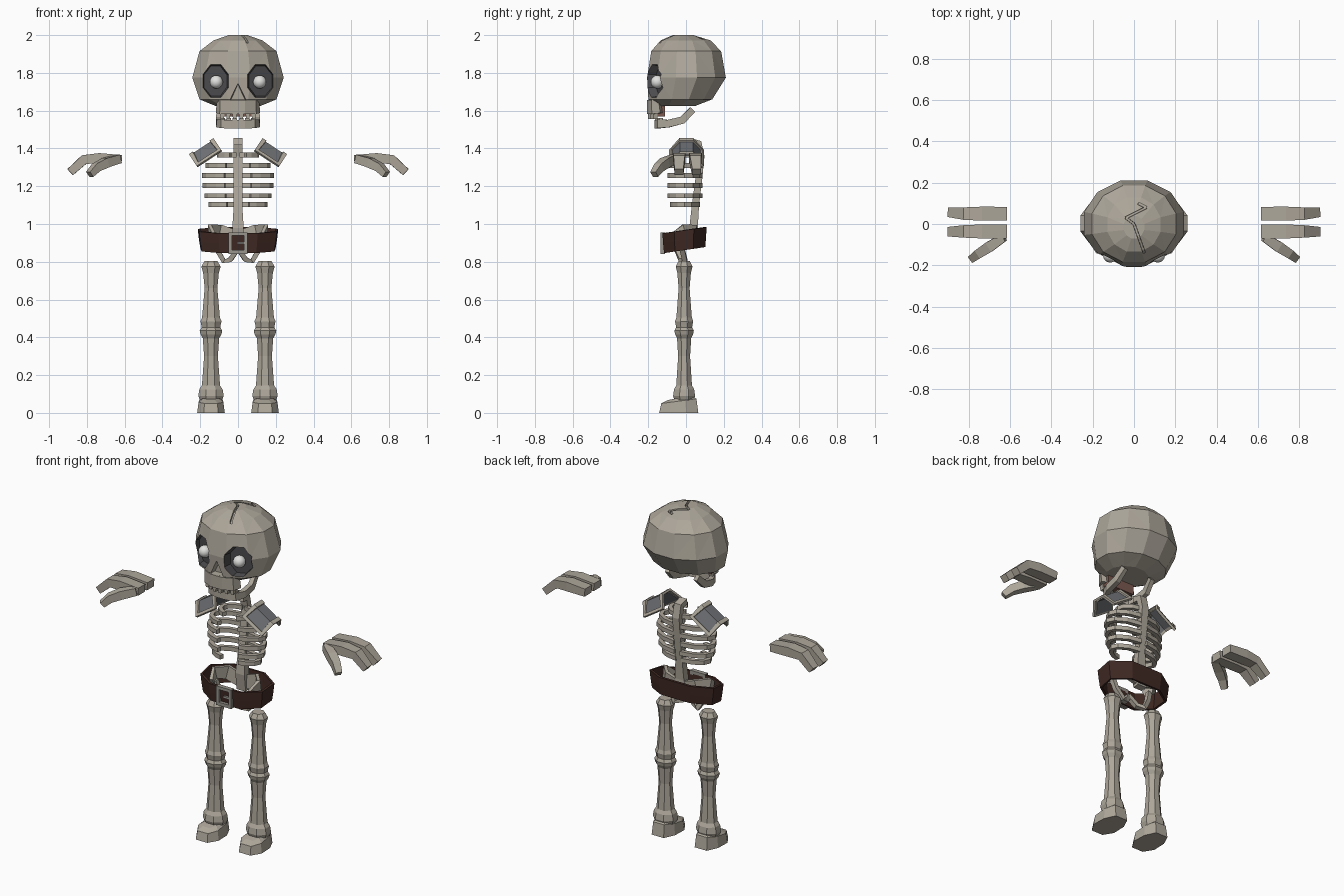
import bpy, bmesh, math
from mathutils import Vector, Matrix

if "Cube" in bpy.data.objects:
    bpy.data.objects.remove(bpy.data.objects["Cube"], do_unlink=True)


def material(name, rgb):
    m = bpy.data.materials.new(name)
    m.use_nodes = True
    m.diffuse_color = (*rgb, 1)
    m.node_tree.nodes["Principled BSDF"].inputs["Base Color"].default_value = (*rgb, 1)
    return m


BONE = material("bone", (0.42, 0.385, 0.325))
SOCKET = material("dark grey", (0.07, 0.07, 0.075))
EYE = material("eye white", (0.75, 0.75, 0.74))
LEATHER = material("brown leather", (0.05, 0.022, 0.017))
PAD = material("slate grey", (0.15, 0.155, 0.165))
GUM = material("gum red", (0.2, 0.1, 0.08))
BUCKLE = material("buckle grey", (0.32, 0.3, 0.27))


def finish(name, bm, mats, mirror=False, fix=True):
    if fix:
        bmesh.ops.recalc_face_normals(bm, faces=bm.faces)
    me = bpy.data.meshes.new(name)
    bm.to_mesh(me)
    bm.free()
    ob = bpy.data.objects.new(name, me)
    bpy.context.collection.objects.link(ob)
    for m in mats:
        me.materials.append(m)
    if mirror:
        ob.modifiers.new("mirror", "MIRROR").use_mirror_merge = False
    return ob


def skin(rings, caps=True):
    """Skin a list of equal rings of points."""
    bm = bmesh.new()
    vs = [[bm.verts.new(p) for p in r] for r in rings]
    n = len(vs[0])
    for a, b in zip(vs, vs[1:]):
        for i in range(n):
            bm.faces.new((a[i], a[(i + 1) % n], b[(i + 1) % n], b[i]))
    if caps:
        bm.faces.new(vs[0])
        bm.faces.new(vs[-1])
    return bm


def loft(name, rings, mat, mirror=False, caps=True):
    return finish(name, skin(rings, caps), [mat], mirror)


def sweep(name, path, sizes, up=(0, 0, 1), mirror=False):
    """Rectangular bone along a path; sizes are (width, height) per point or one pair."""
    path = [Vector(p) for p in path]
    if not isinstance(sizes, list):
        sizes = [sizes] * len(path)
    rings = []
    for i, p in enumerate(path):
        t = (path[min(i + 1, len(path) - 1)] - path[max(i - 1, 0)]).normalized()
        side = t.cross(Vector(up)).normalized()
        nrm = side.cross(t)
        w, h = sizes[i][0] / 2, sizes[i][1] / 2
        rings.append([p + side * a * w + nrm * b * h
                      for a, b in ((1, 1), (-1, 1), (-1, -1), (1, -1))])
    return loft(name, rings, BONE, mirror)


def box(name, x, y, z, mat, mirror=False, taper=1.0):
    ring = lambda h, k: [((x[0] + x[1]) / 2 + (x[1] - x[0]) / 2 * k * a, y[b], h)
                         for a, b in ((-1, 0), (1, 0), (1, 1), (-1, 1))]
    return loft(name, [ring(z[0], taper), ring(z[1], 1)], mat, mirror)


def carve(bm, shapes, axis, sign, rim):
    """Cut convex outlines into the faces that face one way; return floor and rim faces."""
    other = 3 - axis
    facing = lambda: [f for f in bm.faces if f.normal[axis] * sign > .2]
    space = lambda p: Vector((p[0], p[1] if other == 1 else 0, p[1] if other == 2 else 0))
    fences = []
    for shape in shapes:
        pts = [space(p) for p in shape]
        mid = sum(pts, Vector()) / len(pts)
        bm.normal_update()
        faces, fence = facing(), []
        for a, b in zip(pts, pts[1:] + pts[:1]):
            no = (b - a).cross(Vector([i == axis for i in range(3)])).normalized()
            if (mid - a).dot(no) > 0:
                no.negate()
            geom = {e for f in faces for e in (*f.verts, *f.edges, f)}
            cut = bmesh.ops.bisect_plane(bm, geom=list(geom), dist=1e-6, plane_co=a, plane_no=no)
            faces = [f for f in cut["geom"] if isinstance(f, bmesh.types.BMFace)
                     and (f.calc_center_median() - a).dot(no) < 0]
            fence.append((a, no))
        fences.append(fence)
    bm.normal_update()
    floor = [f for f in facing() if any(
        all((f.calc_center_median() - a).dot(no) < 0 for a, no in fence) for fence in fences)]
    edge = bmesh.ops.inset_region(bm, faces=floor, thickness=rim)["faces"]
    return floor, edge


def corners(faces):
    return {v for f in faces for v in f.verts}


# Skull: stacked oval rings (height, half width, front, back)
rings = []
for z, hw, f, b in ((1.625, .12, -.17, .05), (1.66, .205, -.2, .14), (1.775, .243, -.207, .212),
                    (1.915, .205, -.185, .187), (1.972, .13, -.135, .13), (2.0, .05, -.07, .04)):
    angles = [math.radians(15 + 30 * i) for i in range(12)]
    rings.append([(hw * math.sin(a) * 1.03, (f + b) / 2 + (b - f) / 2 * math.cos(a) * 1.03, z)
                  for a in angles])
bm = skin(rings)
bmesh.ops.recalc_face_normals(bm, faces=bm.faces)
bmesh.ops.triangulate(bm, faces=bm.faces)

# Crown crack
path = [Vector(p) for p in ((.02, .1), (.06, .08), (-.04, .03), (0, 0), (.05, -.14))]
strips = []
for a, b in zip(path, path[1:]):
    off = (b - a).orthogonal().normalized() * .006
    strips.append([a + off, b + off, b - off, a - off])
floor, edge = carve(bm, strips, 2, 1, .001)
for v in corners(floor):
    v.co.z -= .015

# Nose opening
floor, edge = carve(bm, [[(-.042, 1.658), (.042, 1.658), (0, 1.745)]], 1, -1, .004)
for v in corners(floor):
    v.co.y = -.165

# Eye sockets
turn = [math.radians(22.5 + 45 * i) for i in range(8)]
sockets = [[(s * (.118 + .072 * math.cos(a)), 1.757 + .094 * math.sin(a)) for a in turn]
           for s in (1, -1)]
floor, edge = carve(bm, sockets, 1, -1, .008)
for v in corners(floor):
    v.co.y = -.135 + .4 * (abs(v.co.x) - .115)
for f in floor + edge:
    f.material_index = 1
finish("skull", bm, [BONE, SOCKET], fix=False)

# Eyeballs
bm = bmesh.new()
bmesh.ops.create_uvsphere(bm, u_segments=16, v_segments=10, radius=.035,
                          matrix=Matrix.Translation((.115, -.152, 1.752)))
for f in bm.faces:
    f.smooth = True
finish("eyeballs", bm, [EYE], True)


def both(half):
    return half + [(-x, y, z) for x, y, z in half[::-1]]


# Jaws, gums and teeth
sweep("upper_jaw", both([(.1, -.135, 1.625), (.085, -.17, 1.62), (.035, -.192, 1.62)]), (.032, .075))
box("gums", (-.088, .088), (-.17, -.11), (1.568, 1.64), GUM)
half = [(.025, .035), (.028, .04), (.03, .04), (.03, .045), (.03, .045)]
sweep("lower_jaw", both([(.095, .035, 1.605), (.103, -.02, 1.55), (.1, -.09, 1.532),
                         (.08, -.14, 1.53), (.035, -.152, 1.528)]), half + half[::-1])
for i, x in enumerate((.018, .052, .083)):
    y = -.2 + .012 * i
    box("upper_teeth", (x - .015, x + .015), (y, y + .025), (1.555, 1.595), BONE, True, .5)
    box("lower_teeth", (x - .014, x + .01), (y + .036, y + .055), (1.545, 1.562), BONE, True)

# Spine
sweep("spine", [(0, .02, 1.437), (0, .066, 1.428), (0, .08, 1.36), (0, .068, 1.24),
                (0, .05, 1.1), (0, .04, .98), (0, .05, .88)],
      [(.045, .036)] * 4 + [(.045, .038), (.06, .045), (.06, .04)], up=(0, 1, .3))

# Ribs
for z, hw in ((1.365, .1), (1.31, .16), (1.257, .178), (1.204, .175), (1.15, .165), (1.103, .145)):
    arc = [math.radians(a) for a in (6, 35, 65, 90, 115, 140, 157)]
    depth = .085 if hw > .15 else .07
    sweep("rib_pair", [(hw * math.sin(a), -.008 + depth * math.cos(a), z) for a in arc],
          (.024, .025), mirror=True)

# Shoulder plates: arched strip with a sunken panel
bm = bmesh.new()
rows = [[bm.verts.new((.13 + .13 * u + .55 * n, y, 1.455 - .085 * u + .84 * n)) for u in (0, 1)]
        for y, n in ((-.09, -.075), (-.035, 0), (.04, 0), (.095, -.075))]
for a, b in zip(rows, rows[1:]):
    bm.faces.new((a[0], a[1], b[1], b[0]))
bm.normal_update()
if sum(f.normal.z for f in bm.faces) < 0:
    bmesh.ops.reverse_faces(bm, faces=bm.faces)
panel = bm.faces[:]
bmesh.ops.inset_region(bm, faces=panel, thickness=.024, use_boundary=True)
bmesh.ops.inset_region(bm, faces=panel, thickness=.002, depth=-.008)
for f in panel:
    f.material_index = 1
plate = finish("shoulder_plates", bm, [BONE, PAD], True, fix=False)
mod = plate.modifiers.new("thickness", "SOLIDIFY")
mod.thickness, mod.offset = .014, -1

# Hands: two broad fingers and a thumb
bend = [(.615, 1.342), (.735, 1.348), (.815, 1.341), (.888, 1.275)]
for y, tip in ((.05, .056), (-.036, -.037)):
    sweep("finger", [(x, tip if i == 3 else y, z) for i, (x, z) in enumerate(bend)],
          [(.066, .046), (.068, .055), (.06, .05), (.046, .042)], mirror=True)
sweep("thumb", [(.63, -.065, 1.345), (.7, -.11, 1.325), (.75, -.142, 1.3), (.785, -.168, 1.263)],
      [(.04, .045), (.052, .05), (.045, .045), (.036, .034)], mirror=True)

# Belt, tilted forward
outline = [(.1, -.12), (.198, -.06), (.205, .04), (.1, .105)]
outline += [(-x, y) for x, y in outline[::-1]]
belt = loft("belt", [[(x * k, y * k, z + .14 * y) for x, y in outline]
                     for z, k in ((.863, .97), (.915, 1.01), (.968, 1.04))], LEATHER, caps=False)
mod = belt.modifiers.new("thickness", "SOLIDIFY")
mod.thickness, mod.offset = .014, -1

# Buckle frame and prong
for z in ((.842, .862), (.938, .956)):
    box("buckle_bar", (-.05, .05), (-.136, -.11), z, BUCKLE)
box("buckle_sides", (.031, .05), (-.136, -.11), (.86, .94), BUCKLE, True)
box("buckle_prong", (-.005, .032), (-.134, -.115), (.893, .906), BUCKLE)

# Pelvis: hip wings and lower loops
sweep("hip_wings", [(.02, .05, .93), (.1, .045, .957), (.148, -.01, .962), (.13, -.065, .93)],
      [(.02, .08), (.02, .08), (.02, .07), (.02, .045)], mirror=True)
sweep("pelvis_loops", [(.13, -.03, .93), (.112, -.02, .865), (.075, -.005, .803),
                       (.04, -.025, .812), (.0, -.05, .87)],
      (.026, .026), up=(0, 1, 0), mirror=True)

# Legs: turned profile (height, radius) with knee and ankle knobs
profile = [(.06, .058), (.09, .07), (.125, .064), (.145, .05), (.3, .038), (.395, .045),
           (.415, .057), (.435, .062), (.453, .051), (.468, .054), (.485, .058), (.505, .049),
           (.66, .035), (.74, .043), (.775, .053), (.803, .036)]
loft("legs", [[(.143 + r * math.cos(a) * 1.04, -.01 + .9 * r * math.sin(a), z) for a in turn]
              for z, r in profile], BONE, True)

# Feet
sole = [(.04, .065), (.07, 0), (.073, -.085), (.038, -.142)]
sole += [(-x, y) for x, y in sole[::-1]]
loft("feet", [[(.143 + x * k, -.03 + (y + .03) * k, z + (.12 * (y + .14) if z else 0))
               for x, y in sole] for z, k in ((0, 1), (.05, .9), (.068, .6))], BONE, True)
